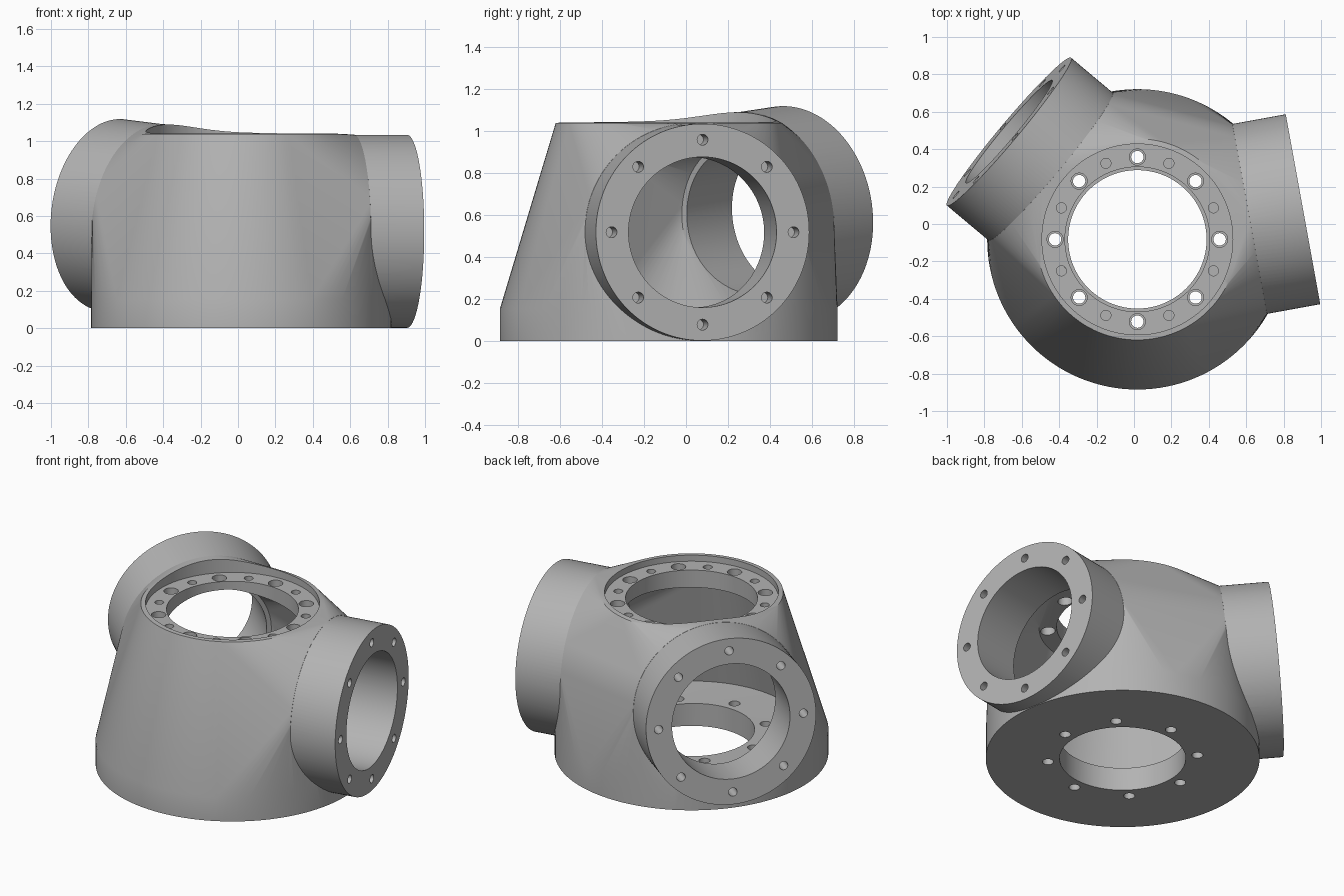
import bpy, bmesh, math
from mathutils import Matrix, Vector

if "Cube" in bpy.data.objects:
    bpy.data.objects.remove(bpy.data.objects["Cube"])

# One cast metal colour
metal = bpy.data.materials.new("cast_grey")
metal.use_nodes = True
GREY = (0.45, 0.45, 0.45, 1)
metal.diffuse_color = GREY
metal.node_tree.nodes["Principled BSDF"].inputs["Base Color"].default_value = GREY

# Local frames: z runs along each axis, upright and through the two side ports
CENTRE = Vector((0.018, -0.082, 0))
upright = Matrix.Translation(CENTRE)


def port_frame(heading, rise):
    turn = Matrix.Rotation(math.radians(heading), 4, "Z")
    tilt = Matrix.Rotation(math.radians(90 - rise), 4, "Y")
    return Matrix.Translation(CENTRE + Vector((0, 0, 0.518))) @ turn @ tilt


PORTS = [port_frame(10.3, 0), port_frame(140, 5.5)]
REACH = 0.9


def rod(bm, frame, radius, low, high, sides=128, x=0, y=0):
    place = frame @ Matrix.Translation((x, y, (low + high) / 2))
    bmesh.ops.create_cone(bm, cap_ends=True, segments=sides, radius1=radius,
                          radius2=radius, depth=high - low, matrix=place)


def bolt_ring(bm, frame, radius, low, high, offset=0):
    for i in range(8):
        a = (i + offset) * math.pi / 4
        rod(bm, frame, radius, low, high, 24, 0.44 * math.cos(a), 0.44 * math.sin(a))


def circle(bm, frame, radius, z):
    bmesh.ops.create_circle(bm, segments=128, radius=radius,
                            matrix=frame @ Matrix.Translation((0, 0, z)))


def hull(bm, discs):
    """Wrap a convex skin around a set of (frame, radius, height) discs."""
    shell = bmesh.new()
    for frame, radius, z in discs:
        circle(shell, frame, radius, z)
    found = bmesh.ops.convex_hull(shell, input=shell.verts)
    loose = {e for e in found["geom_interior"] + found["geom_unused"]
             if isinstance(e, bmesh.types.BMVert)}
    bmesh.ops.delete(shell, geom=list(loose), context="VERTS")
    bmesh.ops.recalc_face_normals(shell, faces=shell.faces)
    part = bpy.data.meshes.new("hull_part")
    shell.to_mesh(part)
    shell.free()
    bm.from_mesh(part)
    bpy.data.meshes.remove(part)


def make(name, bm):
    mesh = bpy.data.meshes.new(name)
    bm.to_mesh(mesh)
    bm.free()
    mesh.materials.append(metal)
    obj = bpy.data.objects.new(name, mesh)
    bpy.context.collection.objects.link(obj)
    return obj


def combine(body, bm, name, operation):
    tool = make(name, bm)
    tool.hide_render = True
    mod = body.modifiers.new(name, "BOOLEAN")
    mod.object, mod.operation, mod.solver = tool, operation, "EXACT"
    bpy.context.view_layer.objects.active = body
    bpy.ops.object.modifier_apply(modifier=name)
    bpy.data.objects.remove(tool)


# Housing skin: base rim, tapered body and shoulders blending into the ports
bm = bmesh.new()
hull(bm, [(upright, 0.803, 0), (upright, 0.803, 0.155), (upright, 0.538, 1.038)]
     + [(p, 0.517, 0.61) for p in PORTS])
housing = make("joint_housing", bm)

# Side port tubes
for i, port in enumerate(PORTS):
    bm = bmesh.new()
    rod(bm, port, 0.516, 0.3, REACH)
    combine(housing, bm, f"port_tube_{i}", "UNION")

# Inner cavity and the recess around the top opening
bm = bmesh.new()
hull(bm, [(upright, 0.66, 0.155), (upright, 0.49, 0.88)]
     + [(p, 0.385, 0.56) for p in PORTS])
rod(bm, upright, 0.51, 1.0, 1.3)
combine(housing, bm, "cavity", "DIFFERENCE")

# Main openings: base, top and side ports
bm = bmesh.new()
rod(bm, upright, 0.37, -0.1, 0.159)
rod(bm, upright, 0.387, 0.87, 1.1)
for port in PORTS:
    rod(bm, port, 0.358, 0.46, REACH + 0.1)
combine(housing, bm, "openings", "DIFFERENCE")

# Bolt holes in every flange
bm = bmesh.new()
bolt_ring(bm, upright, 0.033, -0.1, 0.2)
bolt_ring(bm, upright, 0.043, 0.8, 1.1)
bolt_ring(bm, upright, 0.027, 0.9, 1.1, 0.5)
for port in PORTS:
    bolt_ring(bm, port, 0.026, REACH - 0.12, REACH + 0.1)
combine(housing, bm, "bolt_holes", "DIFFERENCE")

# Smooth curved walls, crisp flange edges
bpy.ops.object.select_all(action="DESELECT")
housing.select_set(True)
bpy.context.view_layer.objects.active = housing
bpy.ops.object.shade_smooth_by_angle(angle=math.radians(25))
